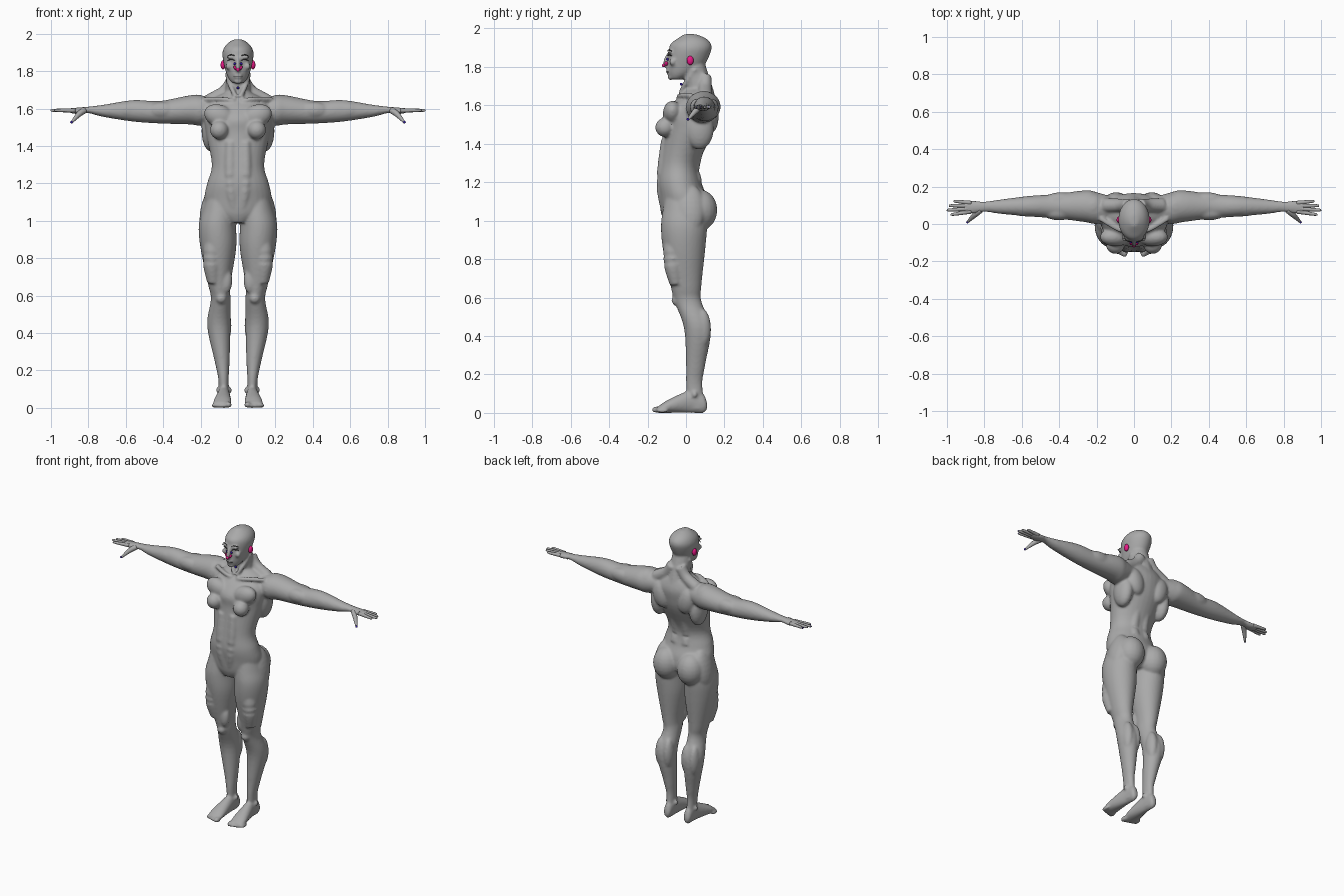
import bpy, bmesh, math
from mathutils import Vector, Matrix

if "Cube" in bpy.data.objects:
    bpy.data.objects.remove(bpy.data.objects["Cube"])

LEFT, RIGHT = 1, -1


def material(name, red, green, blue):
    mat = bpy.data.materials.new(name)
    mat.use_nodes = True
    colour = (red, green, blue, 1)
    mat.diffuse_color = colour
    mat.node_tree.nodes["Principled BSDF"].inputs["Base Color"].default_value = colour
    return mat


def spline(rows, steps=5):
    """Resample rows of numbers along a smooth curve through them."""
    padded = [rows[0], *rows, rows[-1]]
    result = []
    for start in range(len(rows) - 1):
        before, here, there, after = (Vector(row) for row in padded[start:start + 4])
        leave, arrive = (there - before) / 2, (after - here) / 2
        for step in range(steps):
            t = step / steps
            ease = t * t * (3 - 2 * t)
            result.append(here.lerp(there, ease) + leave * t * (1 - t) ** 2 - arrive * t * t * (1 - t))
    return result + [Vector(rows[-1])]


def circle(count):
    angles = [math.tau * index / count for index in range(count)]
    return [(math.cos(angle), math.sin(angle)) for angle in angles]


def skin(bm, rings):
    """Bridge rings of points and cap both ends."""
    loops = [[bm.verts.new(point) for point in ring] for ring in rings]
    faces = [bm.faces.new(loops[0][::-1]), bm.faces.new(loops[-1])]
    for low, high in zip(loops, loops[1:]):
        for index in range(len(low)):
            faces.append(bm.faces.new((low[index - 1], low[index], high[index], high[index - 1])))
    bmesh.ops.recalc_face_normals(bm, faces=faces)


def loft(bm, axis, rows, side=LEFT):
    """Elliptical sections; a row is the place on the axis, then the limits on the other two axes."""
    rings = []
    for place, low_a, high_a, low_b, high_b in spline(rows):
        ring = []
        for cos, sin in circle(32):
            point = [(low_a + high_a + (high_a - low_a) * cos) / 2,
                     (low_b + high_b + (high_b - low_b) * sin) / 2]
            point.insert(axis, place)
            point[0] *= side
            ring.append(point)
        rings.append(ring)
    skin(bm, rings)


def centred_loft(bm, rows):
    """Upright loft on the middle plane; a row is height, half width, front, back."""
    loft(bm, 2, [(z, -half, half, front, back) for z, half, front, back in rows])


def tube(bm, *rows, side=LEFT):
    """Round tube; a row is x, y, z and radius."""
    points = spline(rows)
    rings = []
    for index, point in enumerate(points):
        ahead = points[min(index + 1, len(points) - 1)]
        behind = points[max(index - 1, 0)]
        turn = (ahead - behind).xyz.to_track_quat('Z', 'Y')
        ring = [point.xyz + turn @ Vector((cos, sin, 0)) * point.w for cos, sin in circle(16)]
        rings.append([(v.x * side, v.y, v.z) for v in ring])
    skin(bm, rings)


def blob(bm, at, size, side=LEFT, lean=0):
    """Ellipsoid, leaning sideways by some degrees."""
    shape = (Matrix.Scale(side, 4, (1, 0, 0)) @ Matrix.Translation(at)
             @ Matrix.Rotation(math.radians(lean), 4, 'Y') @ Matrix.Diagonal((*size, 1)))
    made = bmesh.ops.create_uvsphere(bm, u_segments=20, v_segments=12, radius=1, matrix=shape)
    faces = {face for vert in made["verts"] for face in vert.link_faces}
    bmesh.ops.recalc_face_normals(bm, faces=list(faces))


def ball(bm, at, radius, side=LEFT):
    blob(bm, at, (radius, radius, radius), side)


def finish(bm, name, mat):
    mesh = bpy.data.meshes.new(name)
    bm.to_mesh(mesh)
    bm.free()
    mesh.materials.append(mat)
    mesh.shade_smooth()
    obj = bpy.data.objects.new(name, mesh)
    bpy.context.collection.objects.link(obj)
    return obj


TRUNK = [(.99, .07, -.11, .06), (1.04, .16, -.13, .11), (1.12, .18, -.14, .11),
         (1.2, .165, -.15, .08), (1.3, .14, -.14, .07), (1.46, .17, -.12, .14),
         (1.54, .18, -.12, .16), (1.6, .18, -.08, .165), (1.65, .14, -.03, .15), (1.69, .06, 0, .13)]
HEAD = [(1.735, .03, -.08, -.02), (1.76, .05, -.09, .03), (1.8, .066, -.095, .09),
        (1.88, .083, -.09, .13), (1.92, .077, -.08, .13), (1.95, .054, -.04, .1), (1.97, .02, -.01, .05)]
LEG = [(1.16, .04, .16, -.1, .08), (1.06, .01, .19, -.12, .11), (.97, .01, .21, -.13, .11),
       (.85, .01, .2, -.12, .1), (.66, .04, .16, -.08, .08), (.58, .04, .145, -.06, .08),
       (.44, .04, .165, -.01, .13), (.25, .045, .125, 0, .1), (.15, .05, .105, 0, .085),
       (.02, .05, .1, .01, .1)]
FOOT = [(.11, .06, .09, .02, .05), (.09, .05, .1, 0, .1), (.03, .045, .105, 0, .12),
        (-.09, .035, .13, 0, .07), (-.15, .04, .13, 0, .03)]
ARM = [(.1, .02, .14, 1.54, 1.65), (.2, 0, .17, 1.51, 1.67), (.26, .01, .18, 1.515, 1.67),
       (.42, .03, .16, 1.52, 1.64), (.56, .04, .15, 1.53, 1.645), (.72, .055, .13, 1.555, 1.62),
       (.8, .065, .12, 1.575, 1.61), (.86, .055, .125, 1.57, 1.605), (.91, .06, .12, 1.58, 1.6)]

# Trunk, head, neck, nose, lips and chin
flesh = bmesh.new()
centred_loft(flesh, TRUNK)
centred_loft(flesh, HEAD)
tube(flesh, (0, .08, 1.6, .085), (0, .07, 1.68, .07), (0, .04, 1.8, .062))
tube(flesh, (0, -.09, 1.87, .01), (0, -.11, 1.815, .013), (0, -.09, 1.805, .01))
blob(flesh, at=(0, -.08, 1.745), size=(.024, .016, .014))
for height in (1.78, 1.767):
    blob(flesh, at=(0, -.093, height), size=(.024, .01, .006))

for side in (LEFT, RIGHT):
    # Limbs and toes
    loft(flesh, 2, LEG, side)
    loft(flesh, 1, FOOT, side)
    loft(flesh, 0, ARM, side)
    for toe in range(5):
        thick = .011 if toe else .017
        blob(flesh, (.05 + .02 * toe, -.15 + .007 * toe, thick), (thick, .03, thick), side)

    # Brows and cheeks
    blob(flesh, at=(.035, -.084, 1.875), size=(.03, .012, .01), side=side)
    ball(flesh, at=(.05, -.07, 1.825), radius=.018, side=side)

    # Neck muscles, shoulder slopes and collar bones
    tube(flesh, (.06, .05, 1.79, .012), (.04, 0, 1.72, .013), (.01, -.03, 1.66, .012), side=side)
    tube(flesh, (.03, .1, 1.75, .035), (.07, .1, 1.69, .035), (.15, .1, 1.64, .04), side=side)
    tube(flesh, (.02, -.04, 1.64, .01), (.08, -.03, 1.65, .013), (.18, .03, 1.65, .014), side=side)

    # Shoulder, upper chest, breast and flank
    ball(flesh, at=(.22, .095, 1.6), radius=.075, side=side)
    blob(flesh, at=(.1, -.07, 1.56), size=(.085, .05, .06), side=side, lean=-20)
    ball(flesh, at=(.1, -.11, 1.485), radius=.05, side=side)
    blob(flesh, at=(.145, .07, 1.48), size=(.05, .075, .11), side=side)

    # Belly columns, shoulder blades and spine columns
    tube(flesh, (.04, -.1, 1.42, .03), (.04, -.12, 1.2, .035), (.02, -.1, 1.05, .03), side=side)
    blob(flesh, at=(.095, .125, 1.54), size=(.06, .045, .09), side=side, lean=15)
    tube(flesh, (.035, .12, 1.55, .03), (.035, .04, 1.3, .035), (.04, .05, 1.2, .035), side=side)

    # Buttock, hip, thigh, knee cap and calf
    blob(flesh, at=(.09, .075, 1.055), size=(.088, .088, .105), side=side)
    blob(flesh, at=(.15, .02, 1.06), size=(.05, .08, .13), side=side, lean=-12)
    tube(flesh, (.12, -.06, .95, .045), (.14, -.07, .8, .05), (.13, -.05, .67, .035), side=side)
    blob(flesh, at=(.065, -.05, .68), size=(.035, .03, .07), side=side)
    ball(flesh, at=(.09, -.045, .585), radius=.03, side=side)
    for across in (.07, .125):
        blob(flesh, at=(across, .085, .44), size=(.035, .045, .1), side=side)

    # Ankle bones, upper arm and forearm muscles
    for across in (.045, .105):
        ball(flesh, at=(across, .045, .095), radius=.015, side=side)
    for across, depth in ((.4, .06), (.39, .13), (.58, .08)):
        blob(flesh, at=(across, depth, 1.59), size=(.09, .04, .045), side=side)

grey = material("clay grey", .4, .4, .4)
body = finish(flesh, "body", grey)
merge = body.modifiers.new("merge", 'REMESH')
merge.mode = 'VOXEL'
merge.voxel_size = .0075
merge.use_smooth_shade = True
soften = body.modifiers.new("soften", 'SMOOTH')
soften.factor = .5
soften.iterations = 6

# Fingers and thumbs with tip markers, neck marker and inner eye markers
hands, markers = bmesh.new(), bmesh.new()
ball(markers, at=(0, -.025, 1.71), radius=.007)
for side in (LEFT, RIGHT):
    for finger, reach in enumerate((.98, 1, .99, .965)):
        root, tip = .067 + .015 * finger, .052 + .023 * finger
        tube(hands, (.87, root, 1.59, .012), (reach - .015, tip, 1.59, .008),
             (reach, tip, 1.59, .003), side=side)
        ball(markers, at=(reach - .005, tip, 1.59), radius=.005, side=side)
    tube(hands, (.82, .075, 1.59, .016), (.85, .05, 1.57, .015), (.89, .01, 1.525, .006), side=side)
    ball(markers, at=(.89, .01, 1.527), radius=.007, side=side)
    ball(markers, at=(.017, -.096, 1.84), radius=.007, side=side)
finish(hands, "fingers", grey)
finish(markers, "small_markers", material("marker blue", .03, .01, .4))

# Ears and nose patch
patches = bmesh.new()
ball(patches, at=(0, -.115, 1.808), radius=.01)
for side in (LEFT, RIGHT):
    blob(patches, at=(.08, .022, 1.833), size=(.013, .018, .024), side=side)
    blob(patches, at=(.015, -.103, 1.817), size=(.007, .01, .013), side=side, lean=30)
finish(patches, "ears_and_nose_patch", material("marker pink", .8, .01, .24))

# Eyelids, eyebrows and mouth lines
lines = bmesh.new()
for side in (LEFT, RIGHT):
    for height in (1.857, 1.882):
        tube(lines, (.018, -.095, height, .002), (.036, -.09, height + .006, .003),
             (.055, -.075, height, .002), side=side)
    tube(lines, (0, -.102, 1.773, .002), (.024, -.093, 1.773, .002), side=side)
finish(lines, "face_lines", material("dark line", .06, .06, .06))
